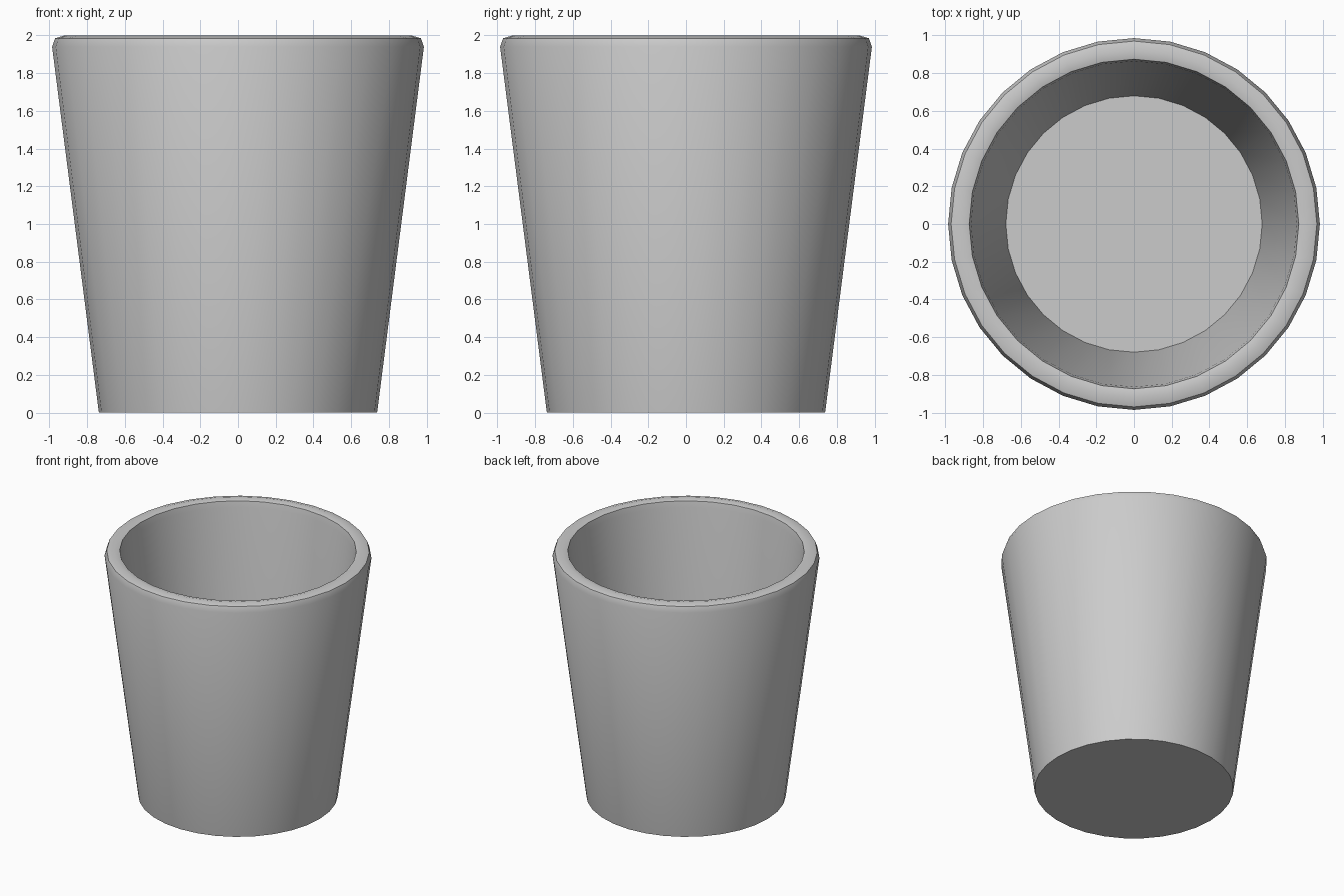
import bpy, bmesh, math

if "Cube" in bpy.data.objects:
    bpy.data.objects.remove(bpy.data.objects["Cube"])

SIDES = 32

# Half profile (radius, height): outer wall, rounded rim, inner wall, inner floor
profile = [(0.738, 0.0), (0.986, 1.94), (0.97, 1.985), (0.92, 2.0),
           (0.874, 1.988), (0.864, 1.94), (0.68, 0.13)]

bm = bmesh.new()
rings = []
for r, z in profile:
    rings.append([bm.verts.new((r * math.cos(2 * math.pi * i / SIDES),
                                r * math.sin(2 * math.pi * i / SIDES), z))
                  for i in range(SIDES)])

# Walls and rim
for a, b in zip(rings, rings[1:]):
    for i in range(SIDES):
        j = (i + 1) % SIDES
        bm.faces.new((a[i], a[j], b[j], b[i]))

# Underside and inner floor
bm.faces.new(list(reversed(rings[0])))
bm.faces.new(rings[-1])
bmesh.ops.recalc_face_normals(bm, faces=bm.faces[:])

mesh = bpy.data.meshes.new("cup")
bm.to_mesh(mesh)
bm.free()
cup = bpy.data.objects.new("cup", mesh)
bpy.context.collection.objects.link(cup)

# Smooth round walls, crisp rim and base edges
bpy.context.view_layer.objects.active = cup
cup.select_set(True)
bpy.ops.object.shade_smooth_by_angle(angle=math.radians(40))
